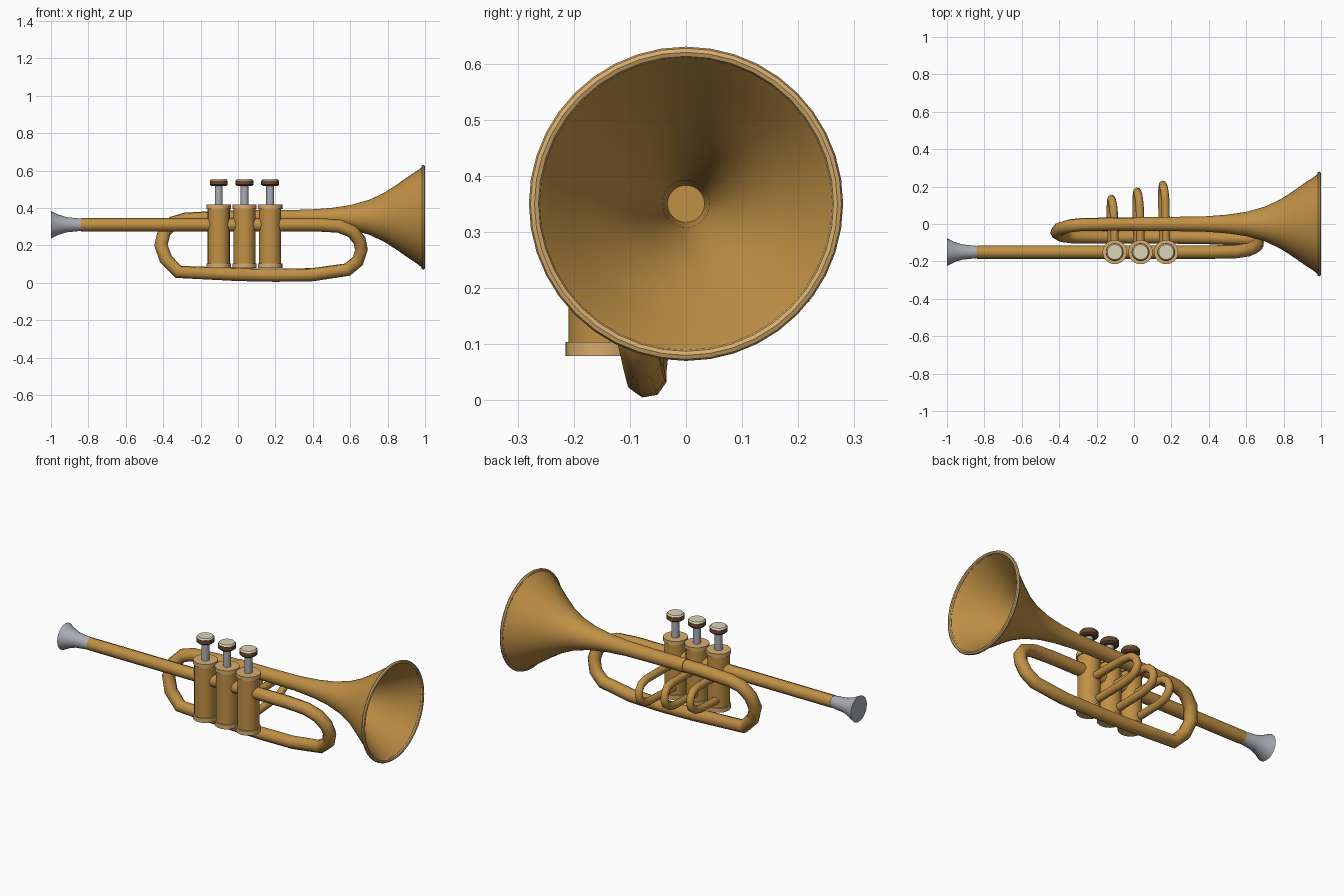
import bpy, math
from mathutils import Matrix, Vector

cube = bpy.data.objects.get("Cube")
if cube:
    bpy.data.objects.remove(cube, do_unlink=True)


def material(name, rgb):
    m = bpy.data.materials.new(name)
    m.use_nodes = True
    m.diffuse_color = (*rgb, 1)
    m.node_tree.nodes["Principled BSDF"].inputs["Base Color"].default_value = (*rgb, 1)
    return m


BRASS = material("brass", (0.53, 0.28, 0.06))
PALE = material("pale_brass", (0.68, 0.42, 0.16))
STEEL = material("steel", (0.40, 0.42, 0.46))
BROWN = material("brown", (0.14, 0.065, 0.03))
PEARL = material("pearl", (0.72, 0.66, 0.48))


def finish(ob, mat, angle=35):
    ob.data.materials.clear()
    ob.data.materials.append(mat)
    bpy.ops.object.select_all(action='DESELECT')
    ob.select_set(True)
    bpy.context.view_layer.objects.active = ob
    bpy.ops.object.shade_smooth_by_angle(angle=math.radians(angle))
    return ob


def lathe(name, profile, origin, axis, mat, sides=32, closed=False):
    """Spin (distance along axis, radius) pairs about the axis."""
    turn = Vector((0, 0, 1)).rotation_difference(Vector(axis)).to_matrix().to_4x4()
    place = Matrix.Translation(origin) @ turn
    verts, faces = [], []
    for h, r in profile:
        for i in range(sides):
            a = 2 * math.pi * i / sides
            verts.append(place @ Vector((r * math.cos(a), r * math.sin(a), h)))
    n = len(profile)
    for k in range(n if closed else n - 1):
        for i in range(sides):
            j, m = (i + 1) % sides, (k + 1) % n
            faces.append((k * sides + i, k * sides + j, m * sides + j, m * sides + i))
    if not closed:
        faces.append(tuple(reversed(range(sides))))
        faces.append(tuple(range((n - 1) * sides, n * sides)))
    me = bpy.data.meshes.new(name)
    me.from_pydata(verts, [], faces)
    ob = bpy.data.objects.new(name, me)
    bpy.context.collection.objects.link(ob)
    return finish(ob, mat)


def tube(name, points, radius, mat):
    """Round pipe along a path."""
    cu = bpy.data.curves.new(name, 'CURVE')
    cu.dimensions = '3D'
    cu.bevel_depth = radius
    cu.bevel_resolution = 2
    cu.use_fill_caps = True
    sp = cu.splines.new('POLY')
    sp.points.add(len(points) - 1)
    for p, co in zip(sp.points, points):
        p.co = (*co, 1)
    ob = bpy.data.objects.new(name, cu)
    bpy.context.collection.objects.link(ob)
    bpy.ops.object.select_all(action='DESELECT')
    ob.select_set(True)
    bpy.context.view_layer.objects.active = ob
    bpy.ops.object.convert(target='MESH')
    return finish(bpy.context.view_layer.objects.active, mat, 50)


VALVE_Y, BELL_Z, PIPE_Z, PIPE_R = -0.15, 0.35, 0.31, 0.036

# Main pipe: through the valves, round the front bow, back and up into the bell
tube("main_pipe", [
    (-0.84, VALVE_Y, PIPE_Z), (0.42, VALVE_Y, PIPE_Z), (0.54, -0.148, 0.303),
    (0.61, -0.138, 0.275), (0.65, -0.12, 0.225), (0.66, -0.105, 0.175),
    (0.64, -0.09, 0.115), (0.585, -0.08, 0.07), (0.4, -0.073, 0.043),
    (0.2, -0.07, 0.04), (0, -0.07, 0.044), (-0.32, -0.07, 0.058),
    (-0.385, -0.062, 0.125), (-0.412, -0.045, 0.2), (-0.395, -0.025, 0.27),
    (-0.345, -0.01, 0.322), (-0.28, -0.003, 0.34), (-0.1, 0, BELL_Z),
    (0.1, 0, BELL_Z)], PIPE_R, BRASS)

# Flared hollow bell: outer skin, then back down the throat
flare = [(0, 0.038), (0.2, 0.038), (0.38, 0.041), (0.5, 0.05), (0.6, 0.065), (0.7, 0.093),
         (0.78, 0.13), (0.85, 0.175), (0.91, 0.217), (0.96, 0.25), (0.988, 0.272)]
throat = [(x + 0.004, r - 0.008) for x, r in reversed(flare[2:])]
lathe("bell", flare + throat, (0, 0, BELL_Z), (1, 0, 0), BRASS, 40)

# Rolled bell rim
ring = [(0.99 + 0.01 * math.sin(a), 0.27 + 0.01 * math.cos(a))
        for a in (2 * math.pi * k / 8 for k in range(8))]
lathe("bell_rim", ring[::-1], (0, 0, BELL_Z), (1, 0, 0), PALE, 40, closed=True)

# Mouthpiece
lathe("mouthpiece", [(-1, 0.074), (-0.96, 0.054), (-0.92, 0.041), (-0.83, 0.032)],
      (0, VALVE_Y, PIPE_Z), (1, 0, 0), STEEL, 24)

# Valves, each with its stem, button and rear slide
UP = (0, 0, 1)
for i, (x, reach) in enumerate(((-0.103, 0.135), (0.035, 0.173), (0.172, 0.21)), 1):
    base = (x, VALVE_Y, 0)
    lathe(f"valve_body_{i}", [(0.09, 0.059), (0.41, 0.059)], base, UP, BRASS, 24)
    for part, low, high in (("bottom", 0.079, 0.104), ("top", 0.395, 0.417)):
        lathe(f"valve_{part}_cap_{i}", [(low, 0.065), (high, 0.065)], base, UP, PALE, 24)
    lathe(f"valve_stem_{i}", [(0.41, 0.021), (0.525, 0.021)], base, UP, STEEL, 16)
    lathe(f"button_{i}", [(0.516, 0.038), (0.524, 0.048), (0.546, 0.048)],
          base, UP, BROWN, 24)
    lathe(f"button_pearl_{i}", [(0.546, 0.046), (0.555, 0.04)], base, UP, PEARL, 24)
    # U-shaped slide leaning slightly to one side
    tube(f"valve_slide_{i}", [
        (x, VALVE_Y, 0.27), (x - 0.004, reach - 0.09, 0.275),
        (x - 0.009, reach - 0.035, 0.268), (x - 0.015, reach - 0.008, 0.245),
        (x - 0.018, reach, 0.215), (x - 0.02, reach - 0.008, 0.188),
        (x - 0.022, reach - 0.04, 0.165), (x - 0.022, reach - 0.09, 0.153),
        (x - 0.015, VALVE_Y, 0.14)], 0.022, BRASS)
